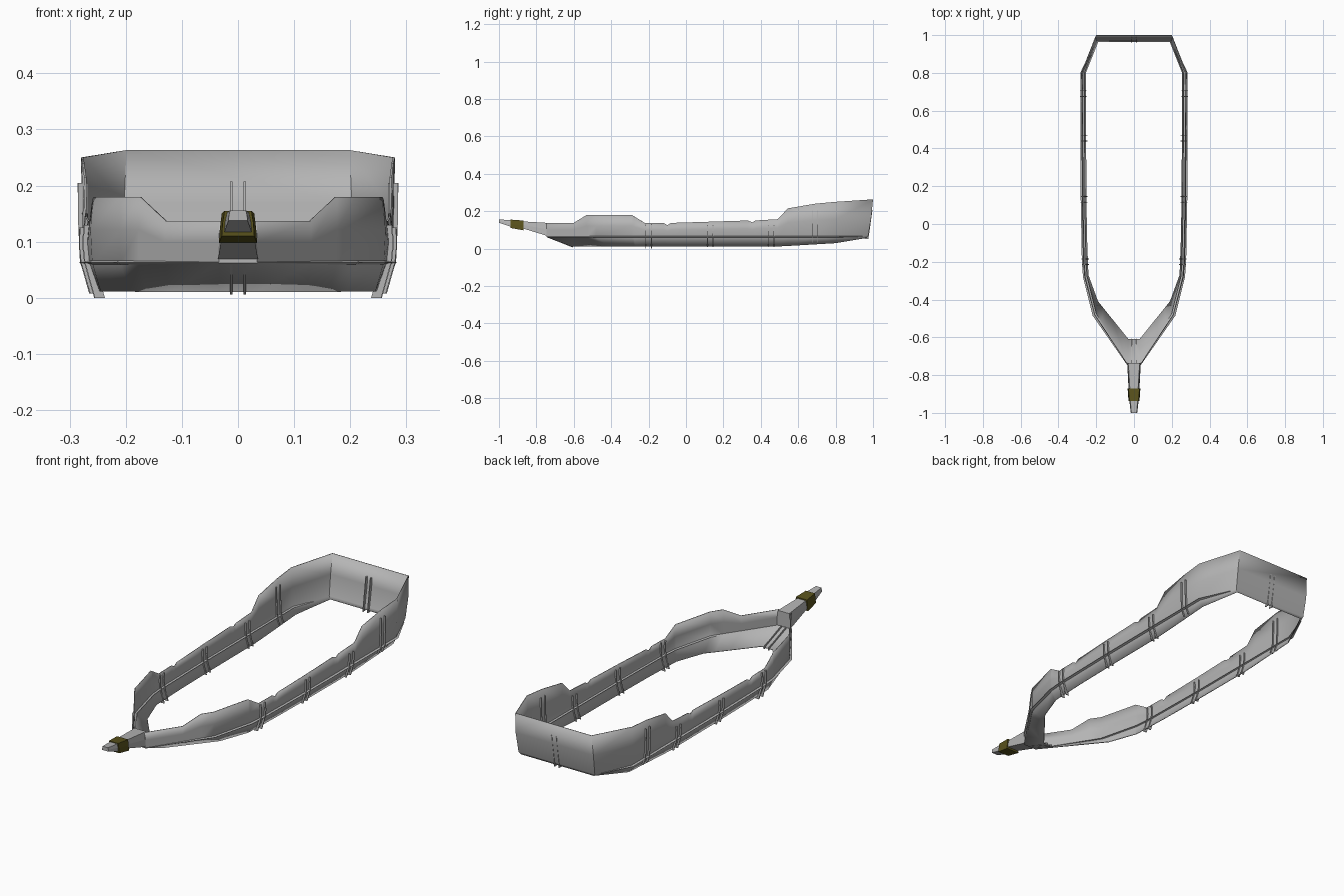
import bpy, bmesh, math
from mathutils import Vector

cube = bpy.data.objects.get("Cube")
if cube:
    bpy.data.objects.remove(cube, do_unlink=True)


def material(name, colour):
    mat = bpy.data.materials.new(name)
    mat.use_nodes = True
    mat.diffuse_color = (*colour, 1)
    mat.node_tree.nodes["Principled BSDF"].inputs["Base Color"].default_value = (*colour, 1)
    return mat


GREY = material("hull grey", (0.46, 0.46, 0.46))
OLIVE = material("dark olive", (0.1, 0.085, 0.012))


def lerp(table, t):
    """Piecewise linear lookup in a list of (key, value) pairs."""
    if t <= table[0][0]:
        return table[0][1]
    for (a, u), (b, v) in zip(table, table[1:]):
        if t <= b:
            return u + (v - u) * (t - a) / (b - a)
    return table[-1][1]


def loft(name, rings, mat, tube=True, loop=False, smooth=False):
    """Skin a row of equal rings; tubes get end caps, loops join last to first."""
    bm = bmesh.new()
    rows = [[bm.verts.new(p) for p in ring] for ring in rings]
    pairs = list(zip(rows, rows[1:]))
    if loop:
        pairs.append((rows[-1], rows[0]))
    count = len(rows[0])
    for a, b in pairs:
        for i in range(count if tube else count - 1):
            j = (i + 1) % count
            bm.faces.new((a[i], a[j], b[j], b[i]))
    if tube and not loop:
        bm.faces.new(rows[0])
        bm.faces.new(rows[-1])
    bmesh.ops.recalc_face_normals(bm, faces=bm.faces)
    mesh = bpy.data.meshes.new(name)
    bm.to_mesh(mesh)
    bm.free()
    mesh.materials.append(mat)
    obj = bpy.data.objects.new(name, mesh)
    bpy.context.collection.objects.link(obj)
    if smooth:
        bpy.ops.object.select_all(action="DESELECT")
        bpy.context.view_layer.objects.active = obj
        obj.select_set(True)
        bpy.ops.object.shade_smooth_by_angle(angle=math.radians(28))
    return obj


# Hull lines, each measured along y from bow to stern
BOW, STERN = -0.745, 0.98
plan = [(BOW, 0.033), (-0.48, 0.208), (-0.28, 0.258), (-0.2, 0.264), (0.13, 0.27),
        (0.8, 0.272), (STERN, 0.2)]
foot = [(BOW, 0.03), (-0.48, 0.192), (-0.28, 0.243), (0, 0.253), (0.8, 0.257), (STERN, 0.19)]
foot_y = [(BOW, -0.61), (-0.48, -0.41), (-0.28, -0.27), (0, 0), (0.8, 0.8), (STERN, 0.966)]
keel = [(0.5, 0.012), (0.8, 0.03), (STERN, 0.058)]
rail = [(BOW, 0.137), (-0.6, 0.137), (-0.53, 0.18), (-0.29, 0.18), (-0.22, 0.137),
        (-0.12, 0.137), (-0.1, 0.125), (-0.08, 0.137), (0.33, 0.15), (0.355, 0.14),
        (0.37, 0.15), (0.49, 0.157), (0.545, 0.215), (0.69, 0.24), (0.8, 0.25), (STERN, 0.263)]
RIDGE_Z = 0.063


def section(y):
    """Foot, ridge, bulge and rail points of the hull side at y."""
    x, low, high = lerp(plan, y), lerp(keel, y), lerp(rail, y)
    crease = max(RIDGE_Z, low + 0.012)
    rake = lerp([(0.8, 0), (STERN, 0.018)], y)
    flare = lerp([(0.49, 0), (0.8, 0.006), (STERN, 0)], y)
    bulge = lerp([(-0.48, 0), (-0.2, 0.004)], y)
    return [Vector((lerp(foot, y), lerp(foot_y, y), low)),
            Vector((x, y - rake * 0.4, crease)),
            Vector((x + bulge, y + rake * 0.5, crease + (high - crease) * 0.5)),
            Vector((x + flare, y + rake, high))]


def flip(points):
    return [Vector((-p.x, p.y, p.z)) for p in points]


# Open hull shell, joined across the stem and the transom
stations = sorted({y for y, _ in plan + rail})
half = [section(y) for y in stations]
hull = loft("hull_shell", half + [flip(s) for s in reversed(half)], GREY,
            tube=False, loop=True, smooth=True)
skin = hull.modifiers.new("Skin thickness", "SOLIDIFY")
skin.thickness = 0.004
skin.offset = 0

# Rubbing ridge with a diamond section, tapering into the stern corners
rings = []
path = [section(y)[1] for y in (BOW, -0.48, -0.28, -0.2, 0.13, 0.5, 0.8, 0.95)]
for i, p in enumerate(path):
    along = path[min(i + 1, len(path) - 1)] - path[max(i - 1, 0)]
    out = Vector((along.y, -along.x, 0)).normalized()
    size = 0.3 if i in (0, len(path) - 1) else 1
    up = Vector((0, 0, 0.004 * size))
    rings.append([p + out * 0.012 * size, p + up, p - out * 0.01 * size, p - up])
loft("left_ridge", rings, GREY)
loft("right_ridge", [flip(r) for r in rings], GREY)

# Paired rib plates that stand through the hull sides
ribs = [(-0.2, 0, 0.13), (0.13, 0.008, 0.125), (0.455, 0.008, 0.125), (0.69, 0.03, 0.205)]
for number, (y, low, high) in enumerate(ribs, 1):
    for edge, shift in (("front", -0.015), ("rear", 0.015)):
        profile = [(p.z, p.x) for p in section(y + shift)]
        rings = []
        for z in (low, RIDGE_Z, (RIDGE_Z + high) / 2, high):
            x, mid = lerp(profile, z), y + shift
            rings.append([Vector((x + dx, mid + dy, z)) for dx, dy in
                          ((-0.008, -0.002), (0.01, -0.002), (0.01, 0.002), (-0.008, 0.002))])
        loft(f"left_rib_{number}_{edge}", rings, GREY)
        loft(f"right_rib_{number}_{edge}", [flip(r) for r in rings], GREY)

# Paired plates on the transom and on the sloping stem
for side, x in (("left", 0.012), ("right", -0.012)):
    for part, ends in (("transom", ((0.966, 0.05), (0.988, 0.207))),
                       ("stem", ((-0.605, 0.012), (-0.74, 0.065)))):
        rings = []
        for y, z in ends:
            dy, dz = (0.009, 0) if part == "transom" else (0, 0.006)
            rings.append([Vector((x + dx, y + s * dy, z + s * dz)) for dx, s in
                          ((-0.002, -1), (0.002, -1), (0.002, 1), (-0.002, 1))])
        loft(f"{side}_{part}_rib", rings, GREY)


def trapezoid(y, wide, narrow, low, high):
    return [Vector((-wide, y, low)), Vector((wide, y, low)),
            Vector((wide * 0.95, y, (low + high) / 2)), Vector((narrow, y, high)),
            Vector((-narrow, y, high)), Vector((-wide * 0.95, y, (low + high) / 2))]


# Tapered prow beam and its coloured band
loft("prow_beam", [trapezoid(-0.735, 0.036, 0.03, 0.066, 0.137),
                   trapezoid(-0.87, 0.029, 0.022, 0.107, 0.145),
                   trapezoid(-0.94, 0.024, 0.019, 0.118, 0.152),
                   trapezoid(-1, 0.017, 0.014, 0.138, 0.156)], GREY)
loft("prow_band", [trapezoid(-0.87, 0.034, 0.029, 0.098, 0.15),
                   trapezoid(-0.937, 0.029, 0.024, 0.11, 0.155)], OLIVE)
